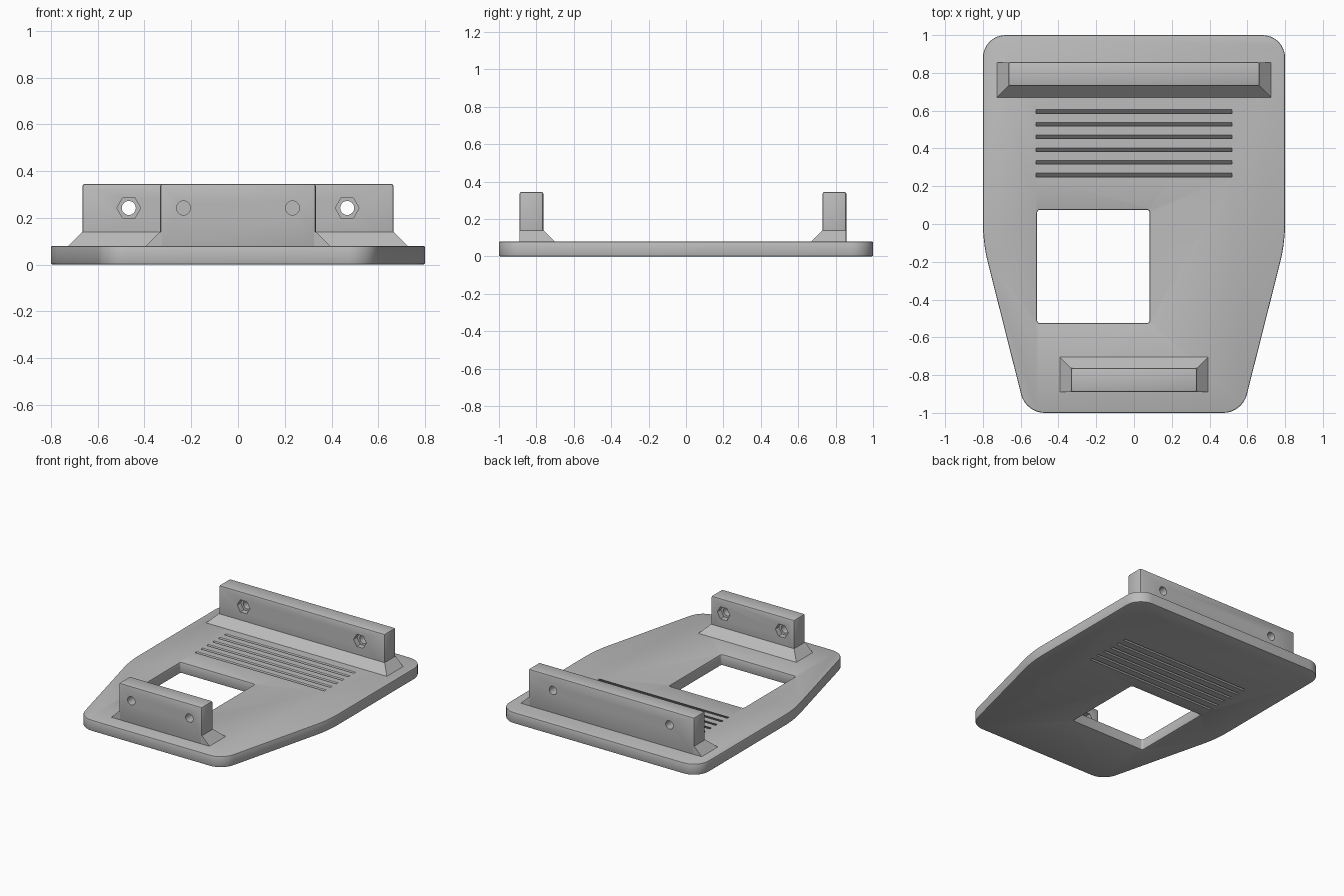
import bpy, bmesh
from math import radians, sin, cos, pi
from mathutils import Vector, Matrix

cube = bpy.data.objects.get("Cube")
if cube:
    bpy.data.objects.remove(cube, do_unlink=True)

grey = bpy.data.materials.new("plain grey")
grey.use_nodes = True
grey.diffuse_color = (0.5, 0.5, 0.5, 1)
grey.node_tree.nodes["Principled BSDF"].inputs["Base Color"].default_value = (0.5, 0.5, 0.5, 1)

PLATE_TOP = 0.08


def make_object(name, bm):
    bmesh.ops.recalc_face_normals(bm, faces=bm.faces)
    mesh = bpy.data.meshes.new(name)
    bm.to_mesh(mesh)
    bm.free()
    mesh.materials.append(grey)
    obj = bpy.data.objects.new(name, mesh)
    bpy.context.collection.objects.link(obj)
    return obj


def loft(bm, rings):
    """Closed solid through rings with equal point counts."""
    rows = [[bm.verts.new(p) for p in ring] for ring in rings]
    n = len(rows[0])
    for a, b in zip(rows, rows[1:]):
        for i in range(n):
            j = (i + 1) % n
            bm.faces.new((a[i], a[j], b[j], b[i]))
    bm.faces.new(rows[0][::-1])
    bm.faces.new(rows[-1])


def rect(x0, x1, y0, y1, z):
    return [(x0, y0, z), (x1, y0, z), (x1, y1, z), (x0, y1, z)]


def rounded(corners, steps=8):
    """Round each (x, y, radius) corner of a counter-clockwise outline."""
    points = []
    for i, (x, y, r) in enumerate(corners):
        p = Vector((x, y))
        a = (Vector(corners[i - 1][:2]) - p).normalized()
        b = (Vector(corners[(i + 1) % len(corners)][:2]) - p).normalized()
        half = a.angle(b) / 2
        centre = p + (a + b).normalized() * r / sin(half)
        start = p + a * r * cos(half) / sin(half) - centre
        turn = pi - 2 * half
        for k in range(steps + 1):
            points.append(centre + Matrix.Rotation(turn * k / steps, 2) @ start)
    return points


def prism(bm, outline, z0, z1):
    loft(bm, [[(p.x, p.y, z) for p in outline] for z in (z0, z1)])


def bevel(obj, width):
    mod = obj.modifiers.new("soft edges", "BEVEL")
    mod.width = width
    mod.segments = 2
    mod.limit_method = "ANGLE"
    mod.angle_limit = radians(40)


def cut(obj, cutter):
    mod = obj.modifiers.new("cut", "BOOLEAN")
    mod.operation = "DIFFERENCE"
    mod.solver = "EXACT"
    mod.object = cutter
    cutter.hide_render = True


def finish(obj, cutters=()):
    """Apply the modifiers, drop the cutters and shade."""
    bpy.context.view_layer.update()
    graph = bpy.context.evaluated_depsgraph_get()
    obj.data = bpy.data.meshes.new_from_object(obj.evaluated_get(graph))
    obj.modifiers.clear()
    for cutter in cutters:
        bpy.data.objects.remove(cutter, do_unlink=True)
    bpy.ops.object.select_all(action="DESELECT")
    obj.select_set(True)
    bpy.context.view_layer.objects.active = obj
    bpy.ops.object.shade_smooth_by_angle(angle=radians(30))


# Base plate: wide at the back, tapering to the front
right = [(0.573, -1, 0.13), (0.8, -0.1, 0.9), (0.8, 1, 0.12)]
left = [(-x, y, r) for x, y, r in reversed(right)]
bm = bmesh.new()
prism(bm, rounded(right + left), 0, PLATE_TOP)
plate = make_object("base_plate", bm)

# Square window through the plate
bm = bmesh.new()
prism(bm, rounded([(-0.513, -0.525, 0.015), (0.083, -0.525, 0.015),
                   (0.083, 0.075, 0.015), (-0.513, 0.075, 0.015)], 4), -0.1, 0.2)
window = make_object("window_cutter", bm)

# Slanted ventilation slots
bm = bmesh.new()
for i in range(6):
    y = 0.25 + 0.0672 * i
    loft(bm, [rect(-0.52, 0.52, y + z - PLATE_TOP, y + z - PLATE_TOP + 0.019, z)
              for z in (-0.02, 0.1)])
slots = make_object("slot_cutter", bm)

cut(plate, window)
bevel(plate, 0.007)
cut(plate, slots)
finish(plate, [window, slots])


def mount(name, half, y_in, y_out, hole_x):
    """Upright rail with bolt holes, nut pockets on the inner face and a flared foot."""
    side = 1 if y_out > y_in else -1
    lo, hi = sorted((y_in, y_out))
    bm = bmesh.new()
    loft(bm, [rect(-half, half, lo, hi, z) for z in (0.05, 0.345)])
    rail = make_object(name + "_rail", bm)
    bevel(rail, 0.01)

    bm = bmesh.new()
    for x in (-hole_x, hole_x):
        for sides, radius, y, depth in ((24, 0.03, (lo + hi) / 2, 0.4),
                                        (6, 0.051, y_in, 0.08)):
            place = Matrix.Translation((x, y, 0.242)) @ Matrix.Rotation(pi / 2, 4, "X")
            if sides == 6:
                place = place @ Matrix.Rotation(pi / 2, 4, "Z")
            part = bmesh.new()
            bmesh.ops.create_cone(part, cap_ends=True, segments=sides, radius1=radius,
                                  radius2=radius, depth=depth, matrix=place)
            temp = bpy.data.meshes.new("temp")
            part.to_mesh(temp)
            part.free()
            bm.from_mesh(temp)
            bpy.data.meshes.remove(temp)
    holes = make_object("hole_cutter", bm)
    cut(rail, holes)
    rail.modifiers["cut"].use_self = True
    finish(rail, [holes])

    # Flared foot on the inner side and both ends
    bm = bmesh.new()
    rings = []
    for grow, z in ((0.06, PLATE_TOP - 0.01), (0.06, PLATE_TOP), (0, 0.14)):
        a, b = sorted((y_in - side * grow, y_out - side * 0.001))
        rings.append(rect(-half - grow, half + grow, a, b, z))
    loft(bm, rings)
    finish(make_object(name + "_foot", bm))


mount("rear", 0.665, 0.73, 0.857, 0.467)
mount("front", 0.333, -0.763, -0.89, 0.233)
